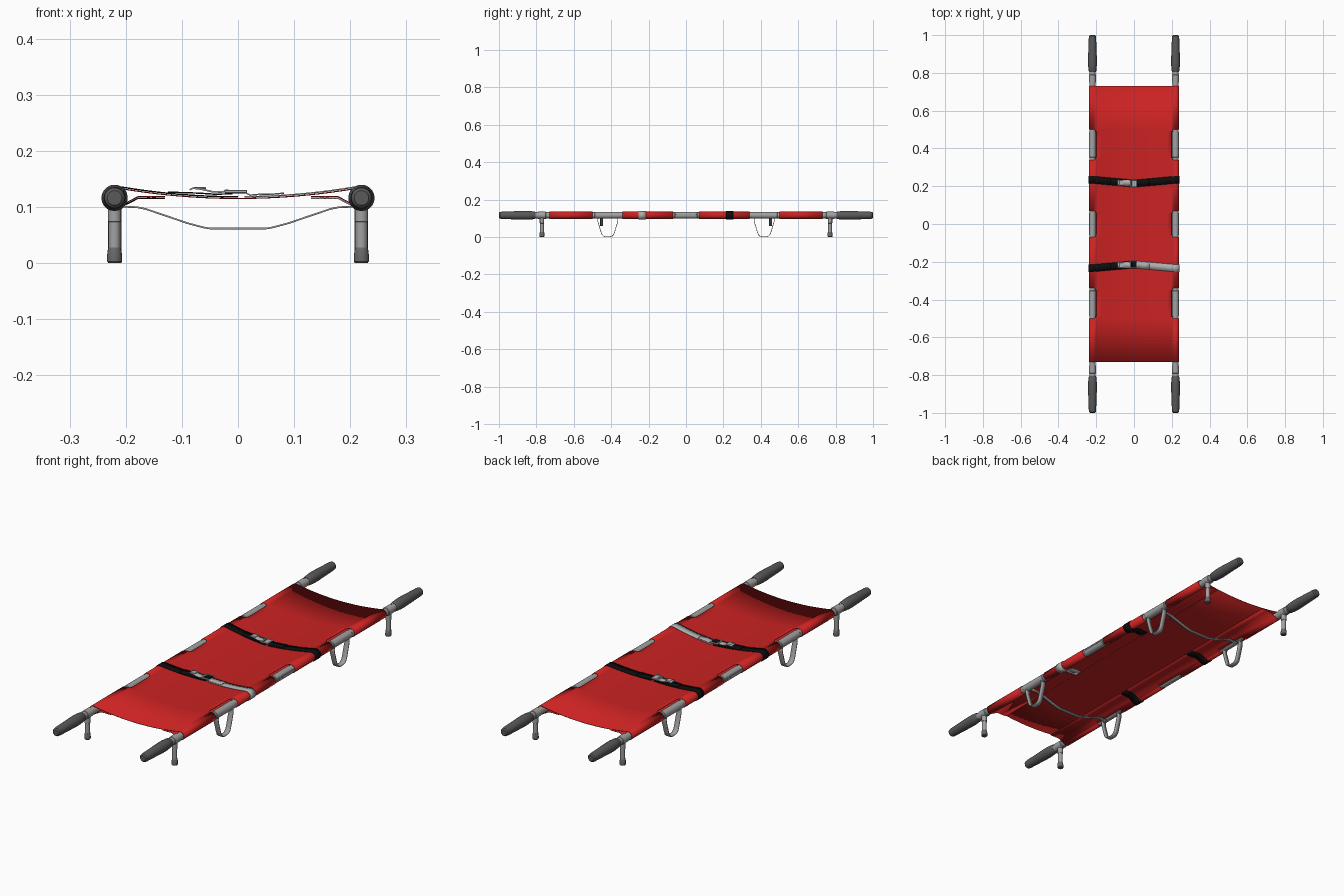
import bpy, bmesh, math
from mathutils import Vector

if "Cube" in bpy.data.objects:
    bpy.data.objects.remove(bpy.data.objects["Cube"])

def mat(name, r, g, b):
    m = bpy.data.materials.new(name)
    m.diffuse_color = (r, g, b, 1)
    m.use_nodes = True
    m.node_tree.nodes["Principled BSDF"].inputs["Base Color"].default_value = m.diffuse_color
    return m

RED = mat("red canvas", 0.60, 0.016, 0.016)
METAL = mat("grey metal", 0.36, 0.36, 0.36)
GRIP = mat("dark grey rubber", 0.10, 0.10, 0.10)
FOOT = mat("mid grey rubber", 0.14, 0.14, 0.14)
BLACK = mat("black webbing", 0.004, 0.004, 0.004)
SILVER = mat("light grey webbing", 0.42, 0.42, 0.42)

PX, PZ = 0.22, 0.116          # pole centre line
SIDES = ((-1, "left"), (1, "right"))
ENDS = ((-1, "front"), (1, "back"))

def finish(name, bm, material, thick=0):
    bmesh.ops.recalc_face_normals(bm, faces=bm.faces)
    me = bpy.data.meshes.new(name)
    bm.to_mesh(me)
    bm.free()
    me.materials.append(material)
    ob = bpy.data.objects.new(name, me)
    bpy.context.collection.objects.link(ob)
    bpy.ops.object.select_all(action='DESELECT')
    ob.select_set(True)
    bpy.context.view_layer.objects.active = ob
    bpy.ops.object.shade_smooth_by_angle(angle=math.radians(35))
    if thick:
        mod = ob.modifiers.new("thickness", 'SOLIDIFY')
        mod.thickness, mod.offset = thick, 0
    return ob

def lathe(name, profile, origin, axis, material, n=20):
    """Turned part: profile is (radius, distance along axis)."""
    bm = bmesh.new()
    q = Vector((0, 0, 1)).rotation_difference(Vector(axis))
    rings = []
    for r, t in profile:
        rings.append([bm.verts.new(Vector(origin) + q @ Vector((
            r * math.cos(2 * math.pi * i / n), r * math.sin(2 * math.pi * i / n), t)))
            for i in range(n)])
    for a, b in zip(rings, rings[1:]):
        for i in range(n):
            j = (i + 1) % n
            bm.faces.new((a[i], a[j], b[j], b[i]))
    bm.faces.new(rings[0])
    bm.faces.new(rings[-1])
    return finish(name, bm, material)

def ribbon(name, pts, width, across, material, thick=0.0025):
    """Flat band that follows the points."""
    bm = bmesh.new()
    d = Vector(across) * width / 2
    rows = [(bm.verts.new(Vector(p) - d), bm.verts.new(Vector(p) + d)) for p in pts]
    for a, b in zip(rows, rows[1:]):
        bm.faces.new((a[0], a[1], b[1], b[0]))
    return finish(name, bm, material, thick)

def box(name, c, size, material):
    bm = bmesh.new()
    bmesh.ops.create_cube(bm, size=1)
    for v in bm.verts:
        v.co = Vector(c) + Vector([a * b for a, b in zip(v.co, size)])
    bmesh.ops.bevel(bm, geom=bm.edges[:], offset=min(size) * 0.25, segments=1, affect='EDGES')
    return finish(name, bm, material)

def sheet_z(x):
    return 0.115 + 0.0195 * (x / PX) ** 2

def wrap(radius, a0=95, a1=-140, n=14):
    """Arc in x, z around the right-hand pole, top to underside."""
    out = []
    for i in range(n + 1):
        a = math.radians(a0 + (a1 - a0) * i / n)
        out.append((PX + radius * math.cos(a), PZ + radius * math.sin(a)))
    return out

# ---- canvas: sagging sheet wrapped round both poles, hemmed underneath ----
FOLD = [(0.192, 0.111), (0.178, 0.1185), (0.155, 0.1180), (0.13, 0.1185)]
top = [(x, sheet_z(x)) for x in (0, .025, .05, .075, .1, .125, .15, .175, .198, .209)]
arc = wrap(0.0185)
right = top + arc + FOLD
profile = [(-x, z) for x, z in reversed(right[1:])] + right
mid = len(right) - 1
c0, c1 = len(top) - 2, len(top) + len(arc) - 1
holes = [(-0.50, -0.34), (-0.07, 0.07), (0.34, 0.50)]
ch = 0.014
rows = sorted([-0.73, 0.73] + [y for a, b in holes for y in (a, a + ch, b - ch, b)])
bm = bmesh.new()
grid = [[bm.verts.new((x, y, z)) for x, z in profile] for y in rows]
for r in range(len(rows) - 1):
    ym = (rows[r] + rows[r + 1]) / 2
    in_hole = any(a < ym < b for a, b in holes)
    for c in range(len(profile) - 1):
        k = abs(c + 0.5 - mid)
        if not (in_hole and c0 < k < c1):
            bm.faces.new((grid[r][c], grid[r][c + 1], grid[r + 1][c + 1], grid[r + 1][c]))
# clipped corners of the hand holes
for a, b in holes:
    for y, step in ((a, 1), (b, -1)):
        r = rows.index(y)
        for s in (-1, 1):
            c = mid + s * c0
            bm.faces.new((grid[r][c], grid[r][c + s], grid[r + step][c]))
finish("canvas", bm, RED, 0.002)

# ---- poles, grips, legs and stirrup feet ----
for sx, side in SIDES:
    x = sx * PX
    lathe(f"pole_{side}", [(0.0165, -0.83), (0.0165, 0.83)], (x, 0, PZ), (0, 1, 0), METAL)
    # folding joint in the middle hole
    lathe(f"hinge_sleeve_{side}", [(0.0165, -0.062), (0.018, -0.06), (0.018, 0.06), (0.0165, 0.062)],
          (x, 0, PZ), (0, 1, 0), METAL)
    box(f"hinge_plate_{side}", (sx * (PX + 0.016), 0, PZ + 0.003), (0.006, 0.11, 0.009), METAL)
    for sy, end in ENDS:
        tag = f"{end}_{side}"
        lathe(f"grip_{tag}", [(0.0175, 0), (0.0205, 0.006), (0.0235, 0.04), (0.0235, 0.07),
                              (0.0215, 0.12), (0.0195, 0.178), (0.018, 0.19), (0.013, 0.195)],
              (x, sy * 0.805, PZ), (0, sy, 0), GRIP)
        lathe(f"leg_collar_{tag}", [(0.0165, -0.022), (0.019, -0.02), (0.019, 0.02), (0.0165, 0.022)],
              (x, sy * 0.77, PZ), (0, 1, 0), METAL)
        lathe(f"leg_{tag}", [(0.0105, 0.015), (0.0105, 0.073), (0.012, 0.074), (0.012, 0.112)],
              (x, sy * 0.77, 0), (0, 0, 1), METAL, 16)
        lathe(f"leg_foot_{tag}", [(0.011, 0), (0.0135, 0.003), (0.0135, 0.012), (0.0118, 0.026), (0.0108, 0.028)],
              (x, sy * 0.77, 0), (0, 0, 1), FOOT, 16)
        # bent flat-bar stirrup under the pole
        lathe(f"stirrup_sleeve_{tag}", [(0.0165, -0.068), (0.018, -0.066), (0.018, 0.066), (0.0165, 0.068)],
              (x, sy * 0.42, PZ), (0, 1, 0), METAL)
        half = [(0.05, 0.106), (0.054, 0.094), (0.053, 0.082), (0.036, 0.026), (0.030, 0.012),
                (0.022, 0.0045), (0.012, 0.0017)]
        path = [(-d, z) for d, z in half] + [(d, z) for d, z in reversed(half)]
        ribbon(f"stirrup_{tag}", [(x, sy * 0.418 + d, z) for d, z in path], 0.024, (1, 0, 0), METAL, 0.0032)

# ---- spreader bars between the stirrups ----
for sy, end in ENDS:
    half = [(0.05, 0.0615), (0.062, 0.0635), (0.09, 0.071), (0.165, 0.0965), (0.18, 0.0995), (0.215, 0.1005)]
    path = [(-x, z) for x, z in reversed(half)] + half
    ribbon(f"spreader_bar_{end}", [(x, sy * 0.451, z) for x, z in path], 0.017, (0, 1, 0), METAL, 0.003)

# ---- straps with buckles ----
def strap_y(sy, x):
    return sy * (0.214 + 0.02 * min(1, abs(x) / PX))

def strap(name, sy, sx, inner, material):
    n = 10
    pts = [(inner + (0.205 - inner) * i / n) for i in range(n + 1)]
    pts = [(x, sheet_z(x) + 0.003) for x in pts] + wrap(0.0207)
    pts += [(x, z - 0.003) for x, z in FOLD]
    ribbon(name, [(sx * x, strap_y(sy, x), z) for x, z in pts], 0.039, (0, 1, 0), material)

for sy, end in ENDS:
    front = sy < 0
    y = strap_y(sy, 0)
    yb = strap_y(sy, 0.045)
    strap(f"strap_{end}_left", sy, -1, 0.0, BLACK)
    strap(f"strap_{end}_right", sy, 1, 0.012, SILVER if front else BLACK)
    # loose doubled webbing beside the buckle
    ribbon(f"strap_tail_{end}_left", [(-x, strap_y(sy, x), z) for x, z in
           ((0.125, 0.1265), (0.10, 0.1255), (0.07, 0.1245), (0.04, 0.1225), (0.01, 0.1235))],
           0.037, (0, 1, 0), BLACK)
    ribbon(f"strap_tail_{end}_right", [(x, strap_y(sy, x), z) for x, z in
           ((0.012, 0.126), (0.022, 0.121), (0.04, 0.1225), (0.06, 0.1225), (0.082, 0.1245))],
           0.035, (0, 1, 0), SILVER if front else BLACK)
    # wavy buckle tongue
    ribbon(f"buckle_tongue_{end}", [(x, yb, z) for x, z in
           ((-0.086, 0.1305), (-0.08, 0.1335), (-0.065, 0.1315), (-0.045, 0.127),
            (-0.03, 0.1265), (-0.015, 0.129))], 0.032, (0, 1, 0), SILVER, 0.003)
    box(f"buckle_latch_{end}", (-0.068, yb, 0.1335), (0.022, 0.026, 0.004), SILVER)
    # buckle frame
    for s, part in ((-1, "near"), (1, "far")):
        box(f"buckle_side_{part}_{end}", (-0.004, y + s * 0.019, 0.1275), (0.04, 0.005, 0.006), SILVER)
    box(f"buckle_bar_{end}", (-0.02, y, 0.1285), (0.008, 0.036, 0.005), SILVER)
    box(f"buckle_plate_{end}", (0.001, y, 0.1265), (0.026, 0.034, 0.006), BLACK if front else SILVER)
